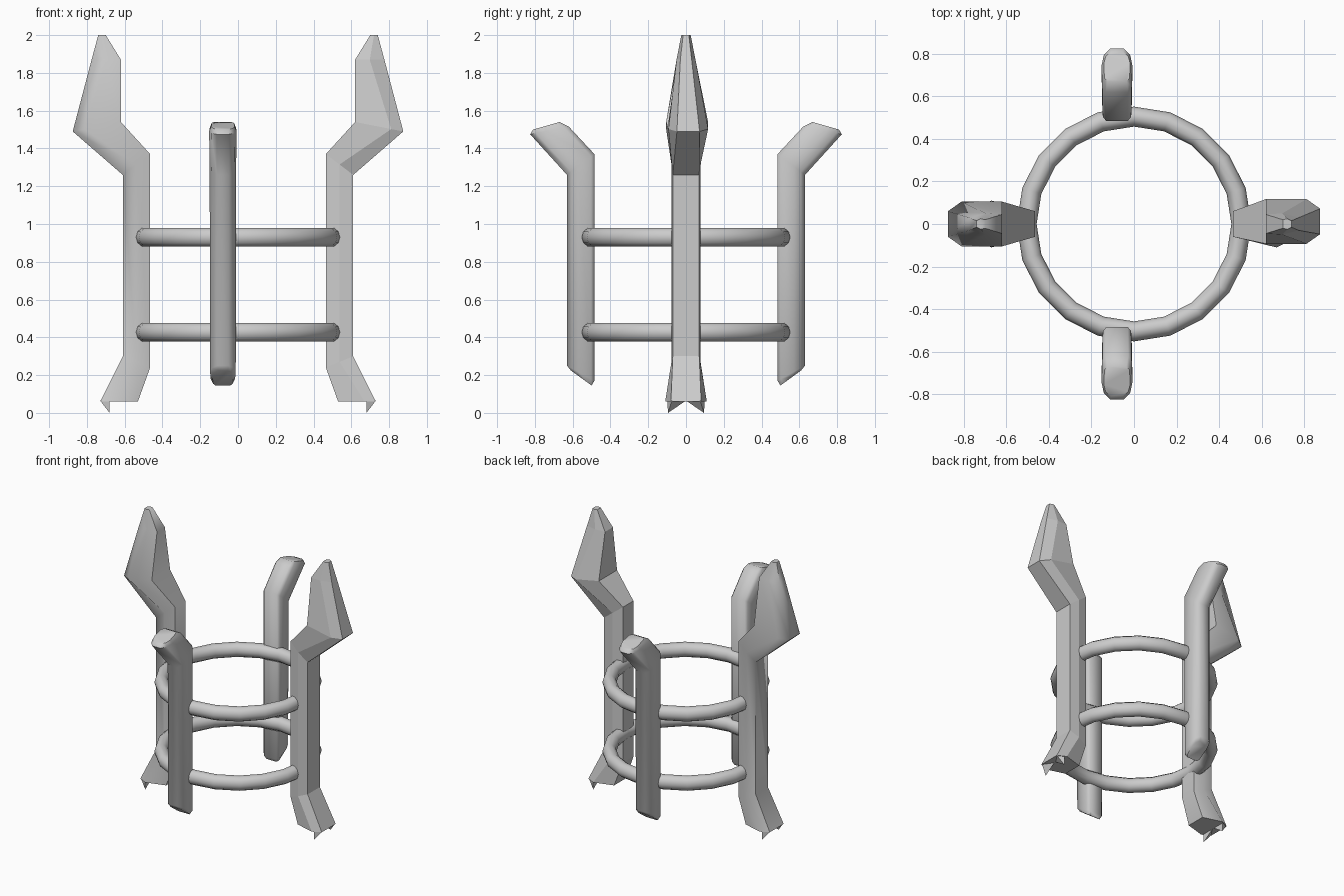
import bpy, bmesh, math
from mathutils import Matrix, Vector

cube = bpy.data.objects.get("Cube")
if cube:
    bpy.data.objects.remove(cube, do_unlink=True)

grey = bpy.data.materials.new("stone grey")
grey.use_nodes = True
COLOUR = (0.6, 0.6, 0.6, 1)
grey.diffuse_color = COLOUR
grey.node_tree.nodes["Principled BSDF"].inputs["Base Color"].default_value = COLOUR


def finish(name, bm, angle):
    """Turn a bmesh into a grey object; angle in degrees, 0 means flat."""
    bmesh.ops.recalc_face_normals(bm, faces=bm.faces)
    mesh = bpy.data.meshes.new(name)
    bm.to_mesh(mesh)
    bm.free()
    mesh.materials.append(grey)
    obj = bpy.data.objects.new(name, mesh)
    bpy.context.collection.objects.link(obj)
    if angle:
        bpy.ops.object.select_all(action='DESELECT')
        obj.select_set(True)
        bpy.context.view_layer.objects.active = obj
        bpy.ops.object.shade_smooth_by_angle(angle=math.radians(angle))
    return obj


def loft(bm, stations):
    """Skin closed sections; each runs from an inner to an outer (x, z) point
    and lists (position across, half width) pairs."""
    rings = []
    for inner, outer, shift, section in stations:
        a, b = Vector((inner[0], shift, inner[1])), Vector((outer[0], shift, outer[1]))
        side = [(a.lerp(b, t), w) for t, w in section]
        pts = [p + Vector((0, w, 0)) for p, w in side]
        pts += [p - Vector((0, w, 0)) for p, w in reversed(side)]
        rings.append([bm.verts.new(p) for p in pts])
    for low, high in zip(rings, rings[1:]):
        for i in range(len(low)):
            j = (i + 1) % len(low)
            bm.faces.new((low[i], low[j], high[j], high[i]))
    bm.faces.new(rings[0])
    bm.faces.new(rings[-1])


def blade(inner_w, mid, mid_w, outer_w):
    return [(0, inner_w), (mid, mid_w), (1, outer_w)]


def tall_post(name, sign, angle):
    shift = 0.012 if sign > 0 else 0
    bm = bmesh.new()
    loft(bm, [
        ((0.53, 0.06), (0.73, 0.06), 0, blade(0.07, 0.7, 0.11, 0.08)),
        ((0.465, 0.24), (0.61, 0.30), 0, blade(0.06, 0.5, 0.077, 0.07)),
        ((0.465, 1.37), (0.61, 1.26), 0, blade(0.06, 0.5, 0.077, 0.07)),
        ((0.62, 1.54), (0.875, 1.49), shift, blade(0.105, 0.75, 0.105, 0.06)),
        ((0.62, 1.87), (0.775, 1.87), 0, blade(0.045, 0.5, 0.05, 0.03)),
        ((0.70, 2.0), (0.74, 2.0), 0, blade(0.02, 0.5, 0.025, 0.015)),
    ])
    # two small claws under the foot
    for s in (-1, 1):
        claw = [(0.68, s * 0.095, 0), (0.68, s * 0.1, 0.07),
                (0.73, s * 0.075, 0.065), (0.68, 0, 0.065)]
        bmesh.ops.convex_hull(bm, input=[bm.verts.new(c) for c in claw])
    if sign < 0:
        bm.transform(Matrix.Rotation(math.pi, 4, 'Z'))
    finish(name, bm, angle)


def rounded(w):
    return [(0, w * 0.72), (0.12, w * 0.95), (0.6, w), (0.85, w * 0.85), (1, w * 0.45)]


def short_post(name, sign):
    bm = bmesh.new()
    loft(bm, [
        ((0.50, 0.145), (0.61, 0.225), 0, rounded(0.055)),
        ((0.485, 0.17), (0.63, 0.25), 0, rounded(0.068)),
        ((0.485, 1.37), (0.63, 1.26), 0, rounded(0.07)),
        ((0.62, 1.515), (0.825, 1.475), 0, rounded(0.073)),
        ((0.67, 1.54), (0.81, 1.50), 0, rounded(0.062)),
    ])
    bm.transform(Matrix.Translation((-0.08, 0, 0)) @ Matrix.Rotation(sign * math.pi / 2, 4, 'Z'))
    finish(name, bm, 50)


def hoop(name, z, major=0.505, minor=0.051, segments=20, sides=10):
    bm = bmesh.new()
    grid = []
    for i in range(segments):
        turn = Matrix.Rotation(math.tau * i / segments, 4, 'Z')
        grid.append([bm.verts.new(turn @ Vector((
            major + minor * 0.92 * math.cos(math.tau * k / sides), 0,
            z + minor * math.sin(math.tau * k / sides)))) for k in range(sides)])
    for i in range(segments):
        a, b = grid[i], grid[(i + 1) % segments]
        for k in range(sides):
            m = (k + 1) % sides
            bm.faces.new((a[k], b[k], b[m], a[m]))
    finish(name, bm, 60)


# faceted post on the left, smooth post on the right
tall_post("left_tall_post", 1, 0)
tall_post("right_tall_post", -1, 70)

# shorter rounded posts
short_post("front_short_post", -1)
short_post("back_short_post", 1)

# hoops tying the posts together
hoop("lower_hoop", 0.427)
hoop("upper_hoop", 0.93)
